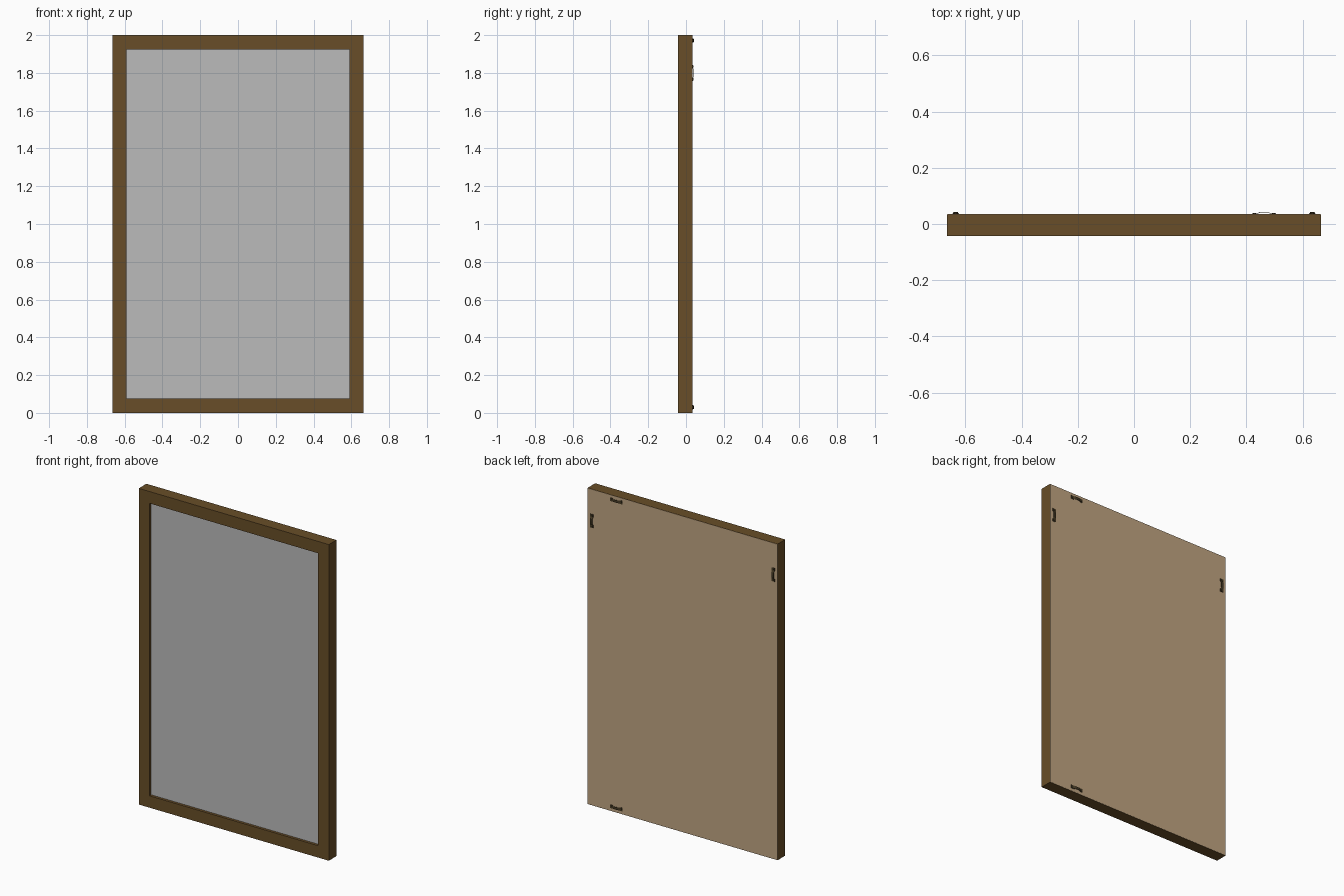
import bpy
import bmesh
from math import pi
from mathutils import Matrix, Vector

cube = bpy.data.objects.get("Cube")
if cube:
    bpy.data.objects.remove(cube)

HALF_W, HEIGHT, RAIL = 0.665, 2.0, 0.075
FRONT, BACK = -0.042, 0.035


def material(name, color):
    m = bpy.data.materials.new(name)
    m.use_nodes = True
    m.diffuse_color = (*color, 1)
    m.node_tree.nodes["Principled BSDF"].inputs["Base Color"].default_value = (*color, 1)
    return m


wood = material("brown wood", (0.14, 0.076, 0.021))
grey = material("grey glass", (0.5, 0.5, 0.5))
tan = material("tan backing", (0.53, 0.376, 0.223))
metal = material("dark bronze", (0.06, 0.042, 0.018))


def finish(name, bm, mat):
    bmesh.ops.recalc_face_normals(bm, faces=bm.faces)
    mesh = bpy.data.meshes.new(name)
    bm.to_mesh(mesh)
    bm.free()
    mesh.materials.append(mat)
    obj = bpy.data.objects.new(name, mesh)
    bpy.context.collection.objects.link(obj)
    return obj


def box(name, half_w, low, high, y0, y1, mat):
    bm = bmesh.new()
    size = Matrix.Diagonal((2 * half_w, y1 - y0, high - low, 1))
    centre = Matrix.Translation((0, (y0 + y1) / 2, (low + high) / 2))
    bmesh.ops.create_cube(bm, size=1, matrix=centre @ size)
    return finish(name, bm, mat)


# Four mitred rails
def rail(name, outer_a, outer_b):
    bm = bmesh.new()
    inner = [Vector((x - RAIL * (1 if x > 0 else -1), z + RAIL * (1 if z < 1 else -1)))
             for x, z in (outer_b, outer_a)]
    face = bm.faces.new([bm.verts.new((x, FRONT, z)) for x, z in (outer_a, outer_b, *inner)])
    moved = bmesh.ops.extrude_face_region(bm, geom=[face])["geom"]
    verts = [v for v in moved if isinstance(v, bmesh.types.BMVert)]
    bmesh.ops.translate(bm, verts=verts, vec=(0, BACK - 0.001 - FRONT, 0))
    finish(name, bm, wood)


corners = [(-HALF_W, 0), (HALF_W, 0), (HALF_W, HEIGHT), (-HALF_W, HEIGHT)]
for i, side in enumerate(("bottom", "left", "top", "right")):
    rail(side + "_rail", corners[i], corners[(i + 1) % 4])

# Recessed pane and the backing board
box("glass_pane", HALF_W - RAIL, RAIL, HEIGHT - RAIL, FRONT + 0.017, FRONT + 0.025, grey)
box("backing_board", HALF_W - 0.001, 0.001, HEIGHT - 0.001, BACK - 0.004, BACK, tan)


# Hangers: a strap raised in the middle, with a screw on each tab
def hanger(name, x, z, upright):
    bm = bmesh.new()
    place = Matrix.Translation((x, BACK, z)) @ Matrix.Rotation(pi / 2 if upright else 0, 4, "Y")
    half = [(0.043, 0), (0.026, 0), (0.016, 0.005), (0, 0.006)]
    path = half + [(-u, h) for u, h in reversed(half[:-1])]
    rows = []
    for u, h in path:
        wide = 0.011 if abs(u) > 0.02 else 0.008
        rows.append([bm.verts.new((u, h + t, w))
                     for t, w in ((0, -wide), (0, wide), (0.002, wide), (0.002, -wide))])
    for a, b in zip(rows, rows[1:]):
        for k in range(4):
            n = (k + 1) % 4
            bm.faces.new((a[k], a[n], b[n], b[k]))
    bm.faces.new(rows[0])
    bm.faces.new(rows[-1])
    for u in (-0.034, 0.034):
        at = Matrix.Translation((u, 0.002, 0)) @ Matrix.Rotation(pi / 2, 4, "X")
        bmesh.ops.create_cone(bm, cap_ends=True, segments=12, radius1=0.006,
                              radius2=0.006, depth=0.004, matrix=at)
    bm.transform(place)
    finish(name, bm, metal)


hanger("left_hanger", 0.635, 1.8, True)
hanger("right_hanger", -0.635, 1.8, True)
hanger("top_hanger", 0.463, 1.972, False)
hanger("bottom_hanger", 0.463, 0.03, False)
